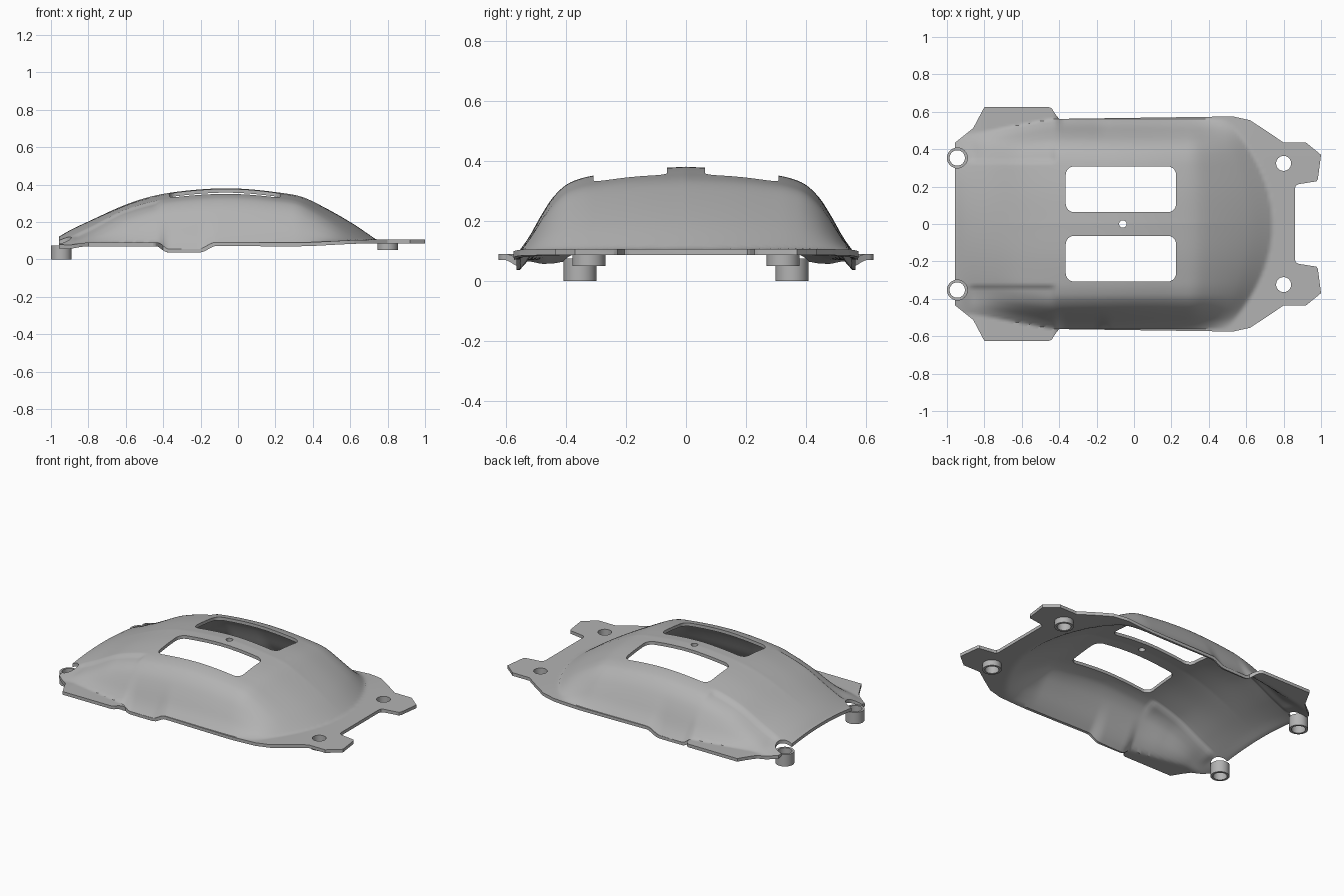
import bpy, bmesh, math

cube = bpy.data.objects.get("Cube")
if cube:
    bpy.data.objects.remove(cube, do_unlink=True)

grey = bpy.data.materials.new("plain grey")
grey.use_nodes = True
grey.diffuse_color = (0.45, 0.45, 0.45, 1)
grey.node_tree.nodes["Principled BSDF"].inputs["Base Color"].default_value = grey.diffuse_color


def curve(points, x):
    """Smooth curve through (x, value) points, held flat past both ends."""
    if x <= points[0][0]:
        return points[0][1]
    if x >= points[-1][0]:
        return points[-1][1]
    i = next(k for k in range(len(points) - 1) if x <= points[k + 1][0])

    def slope(k):
        a, b = points[max(k - 1, 0)], points[min(k + 1, len(points) - 1)]
        return (b[1] - a[1]) / (b[0] - a[0])
    (x0, v0), (x1, v1) = points[i], points[i + 1]
    h = x1 - x0
    t = (x - x0) / h
    return ((1 + 2 * t) * (1 - t) ** 2 * v0 + t * (1 - t) ** 2 * h * slope(i)
            + t * t * (3 - 2 * t) * v1 + t * t * (t - 1) * h * slope(i + 1))


def ramp(x, a, b):
    t = min(max((x - a) / (b - a), 0), 1)
    return t * t * (3 - 2 * t)


# Dome shape: lengthwise crown, crosswise section, half width
CROWN = [(-0.96, 0.12), (-0.9, 0.155), (-0.8, 0.203), (-0.6, 0.293), (-0.45, 0.34),
         (-0.3, 0.365), (-0.1, 0.38), (0.05, 0.376), (0.2, 0.36), (0.33, 0.338),
         (0.42, 0.3), (0.6, 0.2), (0.74, 0.106)]
SECTION = [(0, 1), (0.3, 0.965), (0.54, 0.9), (0.63, 0.86), (0.71, 0.79), (0.79, 0.64),
           (0.86, 0.43), (0.93, 0.19), (1, 0)]
HALF_WIDTH = [(-0.96, 0.48), (-0.85, 0.485), (-0.6, 0.53), (-0.4, 0.56), (0.5, 0.56)]


def height(x, y):
    y = abs(y)
    base = 0.07 + 0.02 * ramp(x, -0.96, -0.8) + 0.015 * ramp(x, 0.3, 0.7)
    # Shallow dip in the side rim
    dip = ramp(x, -0.43, -0.37) * (1 - ramp(x, -0.21, -0.12))
    base -= 0.035 * dip * ramp(y, 0.44, 0.55)
    # Curved foot of the sloping end
    u = x
    if x > 0.3:
        foot = 0.74 - 0.21 * (min(y, 0.56) / 0.52) ** 2
        u = 0.3 + 0.44 * (x - 0.3) / (foot - 0.3)
    t = min(y / curve(HALF_WIDTH, x), 1)
    arch = ramp(x, -0.6, -0.96)
    section = curve(SECTION, t) * (1 - arch) + (1 - t * t) * arch
    z = base + max(curve(CROWN, u) - base, 0) * section
    # Narrow creases running to the front mounts
    crease = ramp(x, -0.9, -0.85) * (1 - ramp(x, -0.45, -0.41))
    return z - 0.012 * crease * ramp(y, 0.325, 0.345) * (1 - ramp(y, 0.36, 0.46))


def finish(name, bm):
    mesh = bpy.data.meshes.new(name)
    bm.to_mesh(mesh)
    bm.free()
    obj = bpy.data.objects.new(name, mesh)
    bpy.context.collection.objects.link(obj)
    mesh.materials.append(grey)
    return obj


def prism(bm, points, low=-1, high=1):
    face = bm.faces.new([bm.verts.new((x, y, low)) for x, y in points])
    made = bmesh.ops.extrude_face_region(bm, geom=[face])["geom"]
    top = [v for v in made if isinstance(v, bmesh.types.BMVert)]
    bmesh.ops.translate(bm, verts=top, vec=(0, 0, high - low))
    bmesh.ops.recalc_face_normals(bm, faces=bm.faces[:])


def circle(x, y, r, n=40):
    return [(x + r * math.cos(math.tau * k / n), y + r * math.sin(math.tau * k / n))
            for k in range(n)]


def rounded_rectangle(x0, x1, y0, y1, r):
    points = []
    corners = [(x1 - r, y1 - r), (x0 + r, y1 - r), (x0 + r, y0 + r), (x1 - r, y0 + r)]
    for q, (cx, cy) in enumerate(corners):
        for k in range(7):
            a = math.pi / 2 * (q + k / 6)
            points.append((cx + r * math.cos(a), cy + r * math.sin(a)))
    return points


def smooth(obj):
    bpy.ops.object.select_all(action='DESELECT')
    obj.select_set(True)
    bpy.context.view_layer.objects.active = obj
    bpy.ops.object.convert(target='MESH')
    bpy.ops.object.shade_smooth_by_angle(angle=math.radians(32))


# Domed sheet
bm = bmesh.new()
bmesh.ops.create_grid(bm, x_segments=140, y_segments=112, size=1)
for v in bm.verts:
    v.co.x *= 1.03
    v.co.y *= 0.67
    v.co.z = height(v.co.x, v.co.y)
shell = finish("domed_cover", bm)
solid = shell.modifiers.new("thickness", 'SOLIDIFY')
solid.thickness = 0.02
solid.offset = -1

# Outer outline with side tabs and end ears
half = [(0.86, 0.19), (0.865, 0.205), (0.88, 0.213), (0.975, 0.228), (0.983, 0.24),
        (1.0, 0.37), (0.92, 0.435), (0.8, 0.435), (0.72, 0.49), (0.62, 0.555),
        (0.53, 0.575), (-0.4, 0.562), (-0.415, 0.58), (-0.44, 0.618), (-0.455, 0.625),
        (-0.8, 0.625), (-0.86, 0.512), (-0.957, 0.435)]
bm = bmesh.new()
prism(bm, half + [(x, -y) for x, y in reversed(half)])
outline = finish("outline_cutter", bm)

# Windows, centre hole and mounting holes
bm = bmesh.new()
for side in (1, -1):
    low, high = sorted((side * 0.063, side * 0.308))
    prism(bm, rounded_rectangle(-0.365, 0.225, low, high, 0.045))
    prism(bm, circle(-0.945, side * 0.353, 0.054))
    prism(bm, circle(0.8, side * 0.324, 0.04))
prism(bm, circle(-0.06, 0, 0.02, 24))
holes = finish("hole_cutter", bm)

for cutter, operation in ((outline, 'INTERSECT'), (holes, 'DIFFERENCE')):
    cutter.hide_render = True
    cut = shell.modifiers.new("cut", 'BOOLEAN')
    cut.object = cutter
    cut.operation = operation
    cut.solver = 'EXACT'
smooth(shell)
for cutter in (outline, holes):
    bpy.data.objects.remove(cutter, do_unlink=True)


def tube(name, x, y, low, high, outer, inner):
    bm = bmesh.new()
    loops = [[bm.verts.new((px, py, z)) for px, py in circle(x, y, r)]
             for r, z in ((outer, low), (outer, high), (inner, high), (inner, low))]
    for k in range(4):
        a, b = loops[k], loops[(k + 1) % 4]
        for j in range(len(a)):
            n = (j + 1) % len(a)
            bm.faces.new((a[j], a[n], b[n], b[j]))
    bmesh.ops.recalc_face_normals(bm, faces=bm.faces[:])
    smooth(finish(name, bm))


# Mounting sleeves under both ends
for side, label in ((1, "back"), (-1, "front")):
    tube(label + "_right_sleeve", -0.945, side * 0.353, 0, 0.075, 0.055, 0.041)
    tube(label + "_left_sleeve", 0.8, side * 0.324, 0.05, 0.095, 0.055, 0.04)
